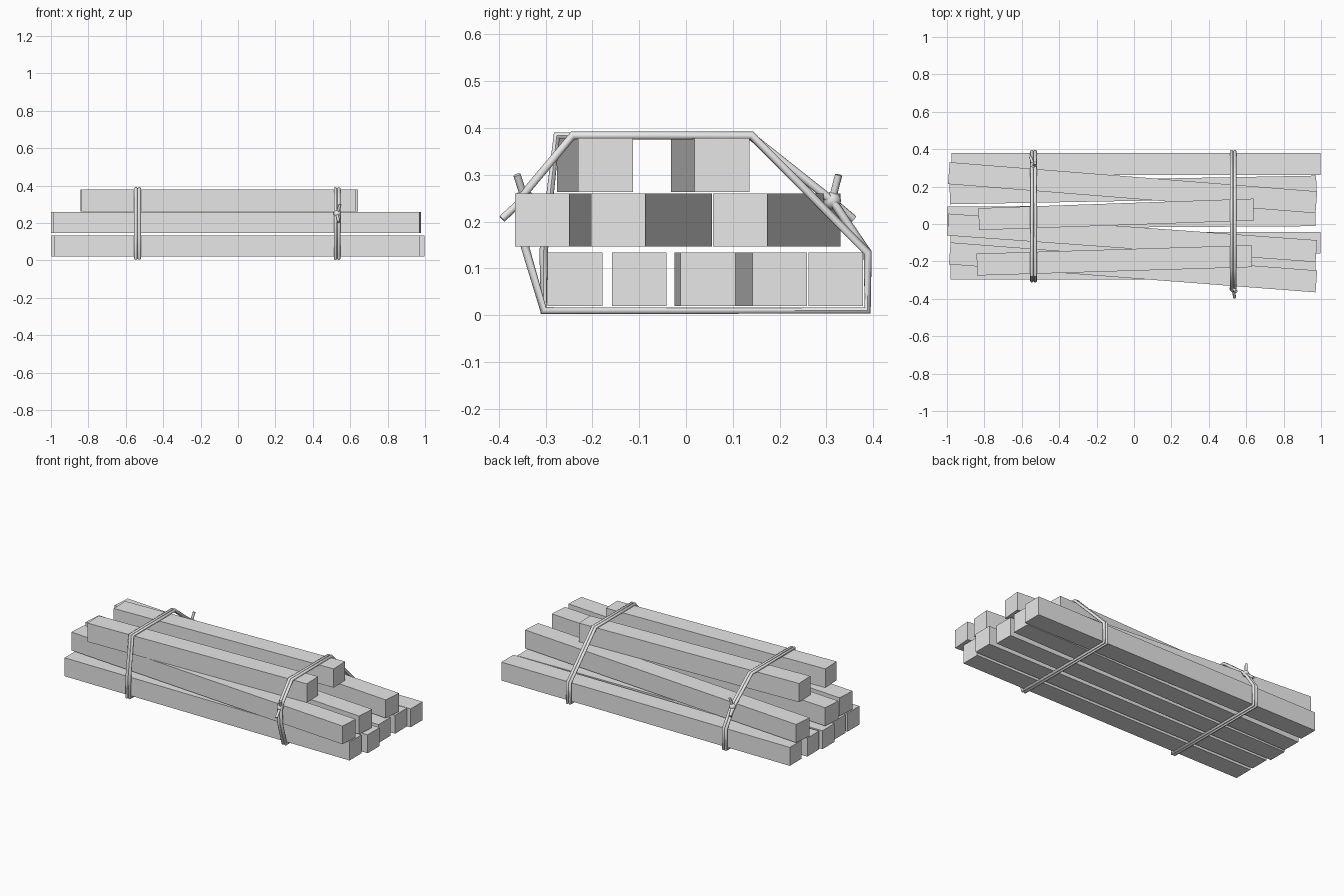
import bpy, bmesh, math
from mathutils import Vector, Matrix

if "Cube" in bpy.data.objects:
    bpy.data.objects.remove(bpy.data.objects["Cube"])

grey = bpy.data.materials.new("plain grey")
grey.diffuse_color = (0.8, 0.8, 0.8, 1)
grey.use_nodes = True
grey.node_tree.nodes["Principled BSDF"].inputs["Base Color"].default_value = grey.diffuse_color


def beam(name, x0, x1, y0, y1, z0, z1, width=0.117):
    """Square timber whose centre line runs from (x0, y0) to (x1, y1)."""
    bm = bmesh.new()
    bmesh.ops.create_cube(bm, size=1)
    length = math.hypot(x1 - x0, y1 - y0)
    bmesh.ops.scale(bm, vec=(length, width, z1 - z0), verts=bm.verts)
    yaw = math.atan2(y1 - y0, x1 - x0)
    centre = Vector(((x0 + x1) / 2, (y0 + y1) / 2, (z0 + z1) / 2))
    bm.transform(Matrix.Translation(centre) @ Matrix.Rotation(yaw, 4, 'Z'))
    me = bpy.data.meshes.new(name)
    bm.to_mesh(me)
    bm.free()
    me.materials.append(grey)
    ob = bpy.data.objects.new(name, me)
    bpy.context.collection.objects.link(ob)


def rope(name, points, radius, closed):
    """Round cord along a polyline, turned into a mesh."""
    cu = bpy.data.curves.new(name, 'CURVE')
    cu.dimensions = '3D'
    cu.bevel_depth = radius
    cu.bevel_resolution = 2
    cu.use_fill_caps = True
    sp = cu.splines.new('POLY')
    sp.points.add(len(points) - 1)
    for p, co in zip(sp.points, points):
        p.co = (*co, 1)
    sp.use_cyclic_u = closed
    sp.use_smooth = True
    cu.materials.append(grey)
    ob = bpy.data.objects.new(name, cu)
    bpy.context.collection.objects.link(ob)
    bpy.ops.object.select_all(action='DESELECT')
    ob.select_set(True)
    bpy.context.view_layer.objects.active = ob
    bpy.ops.object.convert(target='MESH')
    bpy.ops.object.shade_smooth_by_angle(angle=math.radians(50))


def knot(name, x, y, z, radius, tails):
    """Round knot with loose tail ends."""
    bpy.ops.mesh.primitive_uv_sphere_add(segments=16, ring_count=10, radius=radius,
                                         location=(x, y, z))
    ob = bpy.context.object
    ob.name = name
    ob.data.materials.append(grey)
    bpy.ops.object.shade_smooth_by_angle(angle=math.radians(50))
    for i, end in enumerate(tails):
        rope(f"{name}_tail_{i + 1}", [(x, y, z), end], 0.008, False)


# Timber layers: x start, x end, centre y at each end
layers = {
    "bottom_beam": (0.02, 0.134, [
        (-0.98, 0.97, -0.237, -0.237), (-0.98, 0.998, -0.10, -0.10),
        (-0.998, 0.97, 0.034, 0.047), (-0.985, 0.975, 0.164, 0.20),
        (-0.975, 0.998, 0.32, 0.32)]),
    "middle_beam": (0.147, 0.26, [
        (-0.985, 0.975, -0.157, -0.307), (-0.995, 0.975, -0.003, -0.145),
        (-0.99, 0.975, 0.272, 0.116)]),
    "top_beam": (0.263, 0.379, [
        (-0.84, 0.63, -0.217, -0.172), (-0.83, 0.64, 0.026, 0.077)]),
}
for name, (z0, z1, rows) in layers.items():
    for i, (x0, x1, y0, y1) in enumerate(rows):
        beam(f"{name}_{i + 1}", x0, x1, y0, y1, z0, z1)

# Doubled ropes tied round the bundle, as (y, z) outlines
loops = {
    "left_rope": (-0.537, [(-0.304, 0.01), (0.388, 0.01), (0.388, 0.134), (0.312, 0.245),
                           (0.137, 0.384), (-0.276, 0.384), (-0.304, 0.138)]),
    "right_rope": (0.53, [(-0.304, 0.01), (0.388, 0.01), (0.388, 0.134), (0.14, 0.384),
                          (-0.242, 0.384), (-0.35, 0.255), (-0.345, 0.15)]),
}
for name, (x, outline) in loops.items():
    for side in (-1, 1):
        rope(f"{name}_strand_{'a' if side < 0 else 'b'}",
             [(x + side * 0.009, y, z) for y, z in outline], 0.009, True)

# Knots and their loose ends
knot("left_knot", -0.537, 0.312, 0.245, 0.019,
     [(-0.528, 0.326, 0.30), (-0.553, 0.358, 0.206)])
knot("right_knot", 0.53, -0.345, 0.25, 0.019,
     [(0.546, -0.361, 0.30), (0.538, -0.393, 0.206)])
